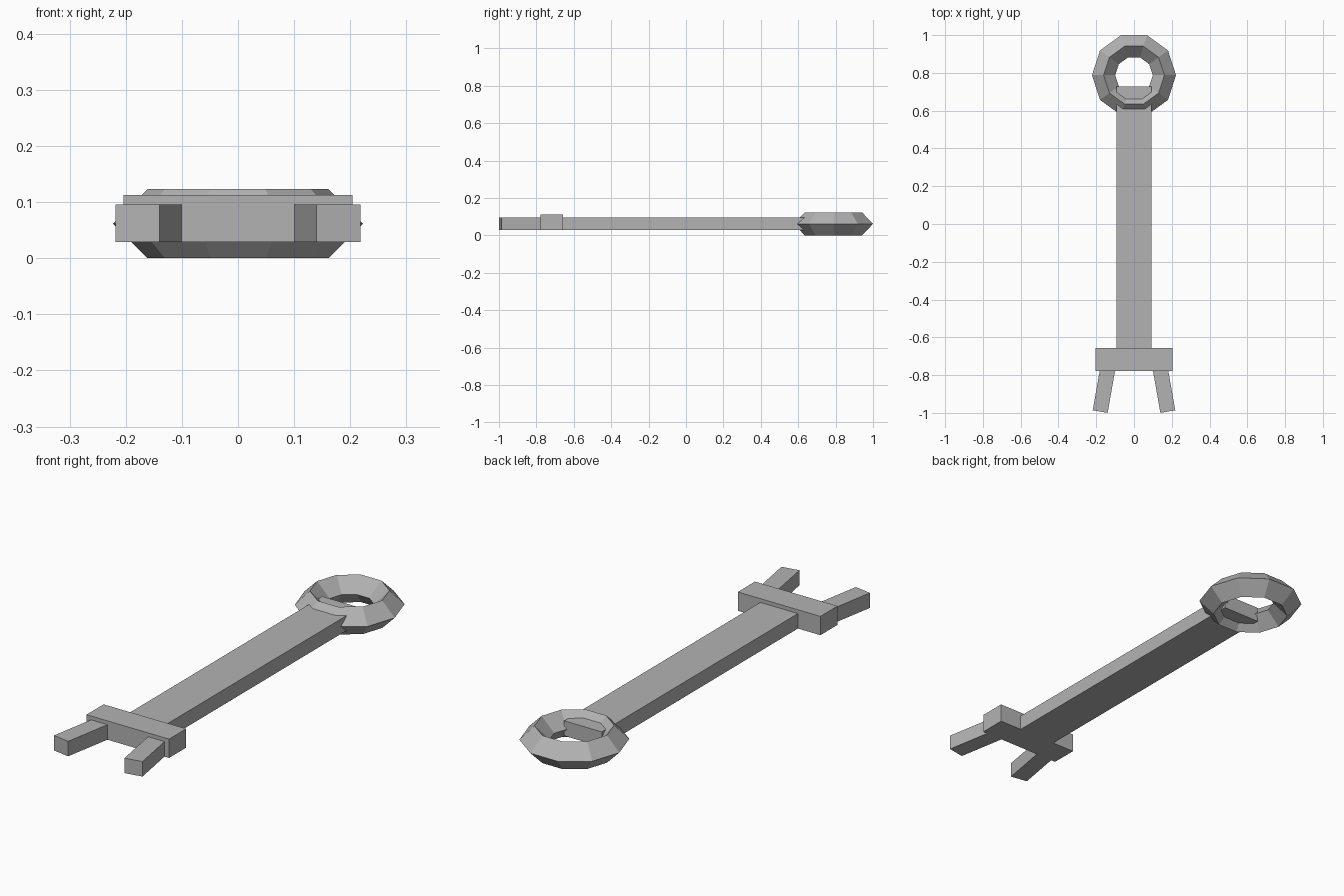
import bpy
import math
from mathutils import Matrix, Vector

cube = bpy.data.objects.get("Cube")
if cube:
    bpy.data.objects.remove(cube, do_unlink=True)

# One grey metal for the whole tool
steel = bpy.data.materials.new("grey_steel")
steel.use_nodes = True
GREY = (0.45, 0.45, 0.45, 1)
steel.diffuse_color = GREY
steel.node_tree.nodes["Principled BSDF"].inputs["Base Color"].default_value = GREY

BOTTOM, TOP = 0.029, 0.096


def block(name, x, y, z, turn=0, pivot=(0, 0)):
    """Box from (min, max) ranges, turned about z, then moved to the pivot."""
    bpy.ops.mesh.primitive_cube_add(size=1)
    ob = bpy.context.object
    ob.name = name
    size = [hi - lo for lo, hi in (x, y, z)]
    centre = Vector([(hi + lo) / 2 for lo, hi in (x, y, z)])
    place = Matrix.Translation((*pivot, 0)) @ Matrix.Rotation(turn, 4, "Z")
    ob.data.transform(place @ Matrix.Translation(centre) @ Matrix.Diagonal((*size, 1)))
    ob.data.materials.append(steel)
    return ob


# Handle and the raised crossbar of the open jaw
block("handle", (-0.093, 0.093), (-0.70, 0.727), (BOTTOM, TOP))
block("jaw_crossbar", (-0.204, 0.204), (-0.778, -0.657), (BOTTOM, 0.113))

# Splayed jaw prongs, each placed by the middle of its tip
for side, name in ((1, "left_prong"), (-1, "right_prong")):
    block(name, (-0.04, 0.04), (0, 0.25), (BOTTOM, TOP),
          side * math.radians(10), (side * 0.179, -0.993))

# Ring end: ten-sided loop with a diamond cross-section
bpy.ops.mesh.primitive_torus_add(major_segments=10, minor_segments=4,
                                 major_radius=0.161, minor_radius=0.0615,
                                 location=(0, 0.788, 0.0615))
ring = bpy.context.object
ring.name = "ring_end"
ring.data.materials.append(steel)
ring.data.polygons.foreach_set("use_smooth", [False] * len(ring.data.polygons))
